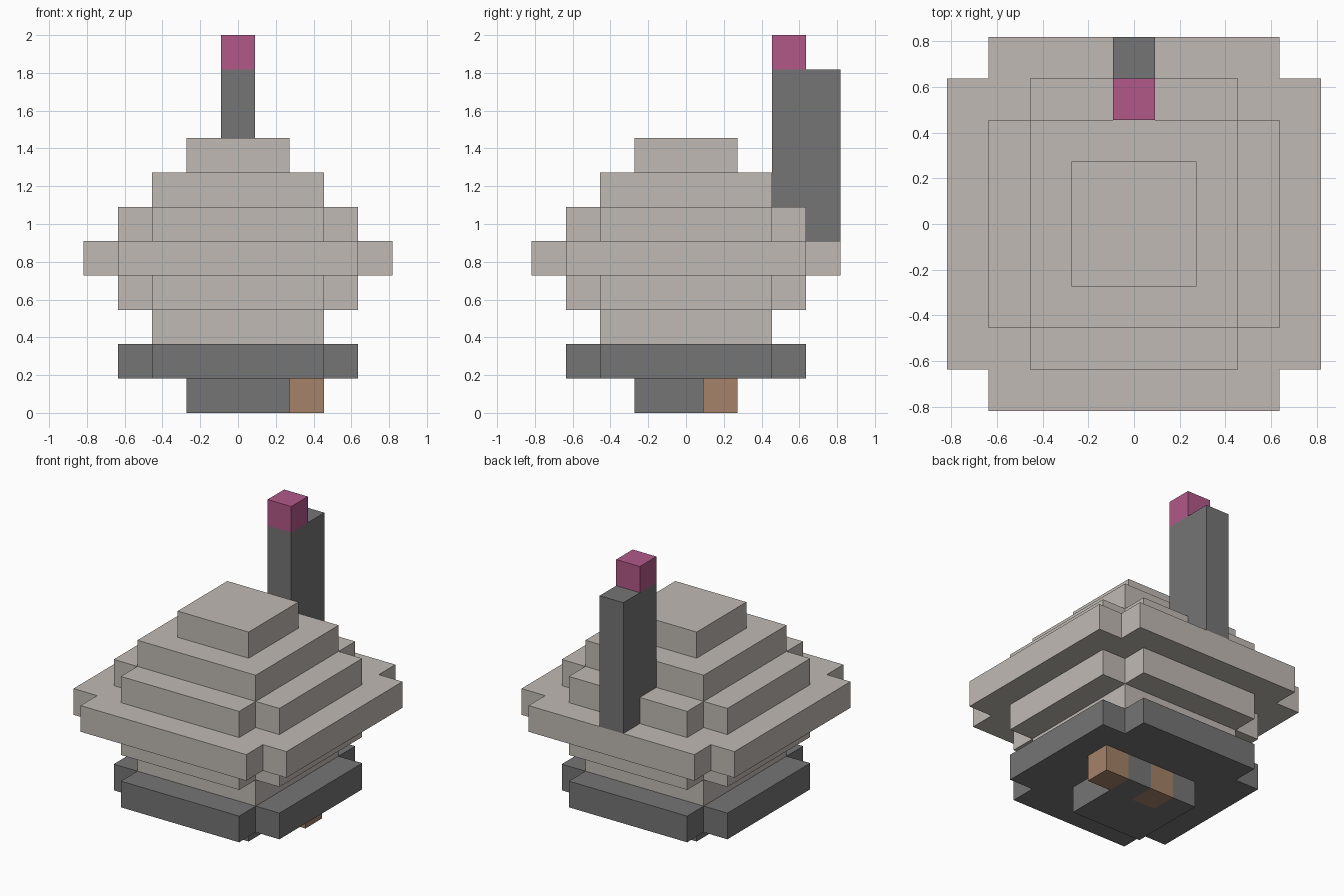
import bpy, bmesh
from mathutils import Vector

U = 2 / 11  # edge of one block; all sizes below are in blocks

cube = bpy.data.objects.get("Cube")
if cube:
    bpy.data.objects.remove(cube, do_unlink=True)


def material(name, rgb):
    m = bpy.data.materials.new(name)
    m.use_nodes = True
    m.diffuse_color = (*rgb, 1)
    m.node_tree.nodes["Principled BSDF"].inputs["Base Color"].default_value = (*rgb, 1)
    return m


pale = material("pale warm grey", (0.527, 0.491, 0.456))
dark = material("dark grey", (0.178, 0.178, 0.178))
brown = material("tan brown", (0.376, 0.223, 0.138))
pink = material("magenta pink", (0.445, 0.098, 0.246))


def prism(name, points, extrude, mat):
    """Extrude a flat outline of 3D points along a vector."""
    bm = bmesh.new()
    face = bm.faces.new([bm.verts.new(Vector(p) * U) for p in points])
    result = bmesh.ops.extrude_face_region(bm, geom=[face])
    moved = [v for v in result["geom"] if isinstance(v, bmesh.types.BMVert)]
    bmesh.ops.translate(bm, vec=Vector(extrude) * U, verts=moved)
    bmesh.ops.recalc_face_normals(bm, faces=bm.faces)
    mesh = bpy.data.meshes.new(name)
    bm.to_mesh(mesh)
    bm.free()
    mesh.materials.append(mat)
    obj = bpy.data.objects.new(name, mesh)
    bpy.context.collection.objects.link(obj)
    return obj


def layer(name, outline, z, mat):
    return prism(name, [(x, y, z) for x, y in outline], (0, 0, 1), mat)


def square(r, cx=0, cy=0):
    return [(cx + sx * r, cy + sy * r) for sx, sy in ((-1, -1), (1, -1), (1, 1), (-1, 1))]


def notched(r):
    """Square outline with one block missing at each corner."""
    s = r - 1
    corner = [(r, -s), (r, s), (s, s)]
    points = []
    for _ in range(4):
        points += corner
        corner = [(-y, x) for x, y in corner]
    return points


# Foot with a slot at the back, and the two brown blocks
layer("foot", [(-1.5, -1.5), (1.5, -1.5), (1.5, 1.5), (0.5, 1.5),
               (0.5, 0.5), (-0.5, 0.5), (-0.5, 1.5), (-1.5, 1.5)], 0, dark)
layer("brown_block_back", square(0.5, 0, 1), 0, brown)
layer("brown_block_left", square(0.5, 2, 1), 0, brown)

# Stacked body, from the dark rim up to the cap
layer("lower_rim", notched(3.5), 1, dark)
layer("body_neck", square(2.5), 2, pale)
layer("body_lower", notched(3.5), 3, pale)
layer("body_middle", notched(4.5), 4, pale)
layer("body_upper", notched(3.5), 5, pale)
layer("body_shoulder", square(2.5), 6, pale)
layer("body_cap", square(1.5), 7, pale)

# Upright post at the back, stepped over the body, with a pink tip
post = [(2.5, 6), (3.5, 6), (3.5, 5), (4.5, 5), (4.5, 10), (2.5, 10)]
prism("post", [(-0.5, y, z) for y, z in post], (1, 0, 0), dark)
layer("post_tip", square(0.5, 0, 3), 10, pink)
